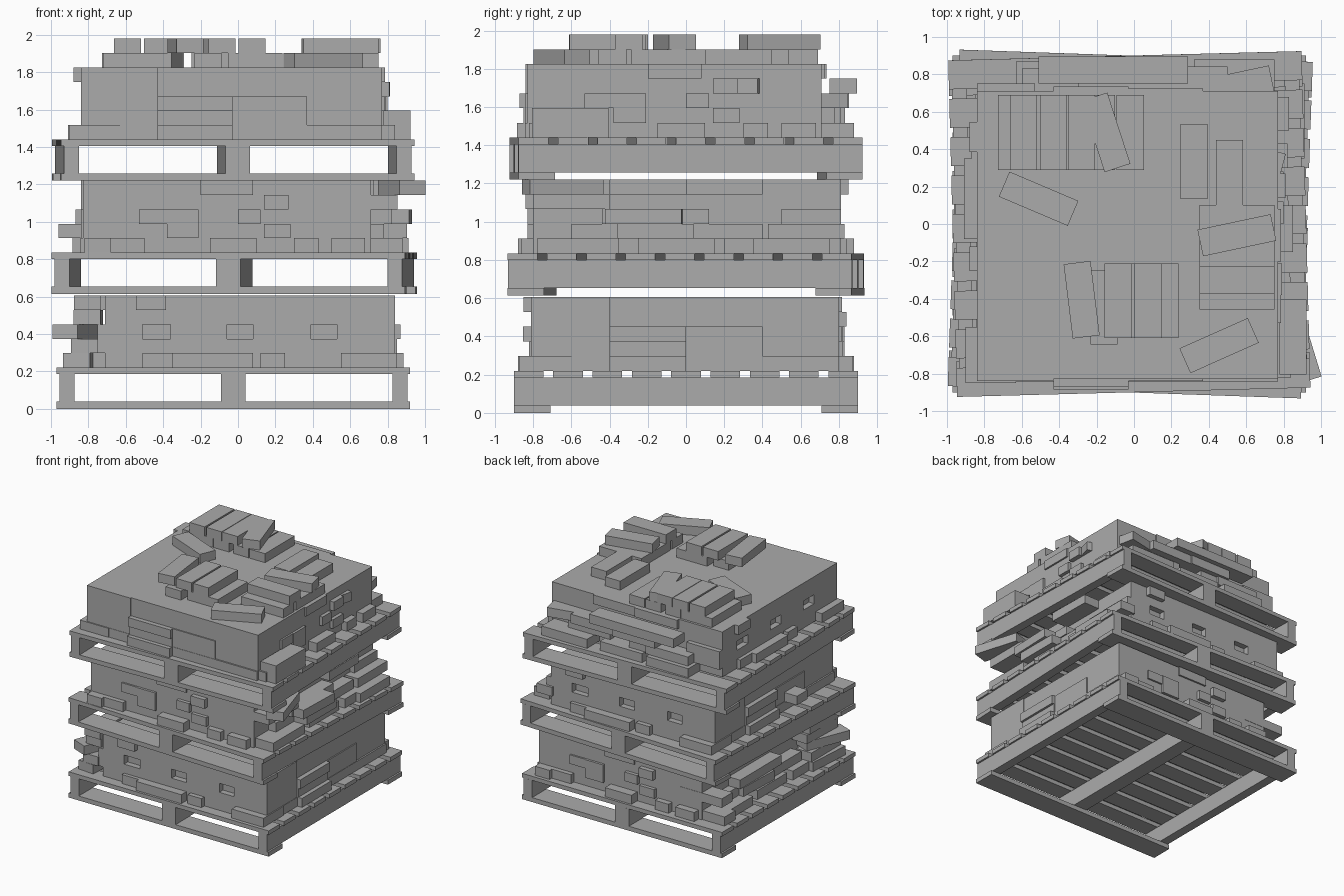
import bpy, bmesh
from math import radians
from mathutils import Matrix, Vector

if "Cube" in bpy.data.objects:
    bpy.data.objects.remove(bpy.data.objects["Cube"])

grey = bpy.data.materials.new("warm grey")
grey.use_nodes = True
COLOUR = (0.41, 0.41, 0.41, 1)
grey.diffuse_color = COLOUR
grey.node_tree.nodes["Principled BSDF"].inputs["Base Color"].default_value = COLOUR

LAYER = 0.077                 # brick height
BRICK = (0.4, 0.145, LAYER)


def box(bm, lo, hi):
    lo, hi = Vector(lo), Vector(hi)
    m = Matrix.Translation((lo + hi) / 2) @ Matrix.Diagonal((hi - lo).to_4d())
    bmesh.ops.create_cube(bm, size=1, matrix=m)


def finish(bm, name, loc=(0, 0, 0), turn=0):
    mesh = bpy.data.meshes.new(name)
    bm.to_mesh(mesh)
    bm.free()
    mesh.materials.append(grey)
    ob = bpy.data.objects.new(name, mesh)
    ob.location = loc
    ob.rotation_euler.z = radians(turn)
    bpy.context.collection.objects.link(ob)


# Pallet: two bottom boards, three stringers, nine top slats
def pallet(name, loc, turn):
    bm = bmesh.new()
    for y in (-0.9, 0.71):
        box(bm, (-0.945, y, 0), (0.945, y + 0.19, 0.038))
    for x, w in ((-0.89, 0.04), (0, 0.065), (0.89, 0.04)):
        box(bm, (x - w, -0.9, 0.038), (x + w, 0.9, 0.185))
    for i in range(9):
        y = -0.9 + i * 0.2056
        box(bm, (-0.945, y, 0.185), (0.945, y + 0.155, 0.22))
    finish(bm, name, loc, turn)


# Bricks standing out of each side: start, end, reach, first layer, layer count
FRONT = [(-.82, .8, .843, 0, 1), (-.4, 0, .885, 0, 1), (-.4, 0, .87, 2, 1),
         (-.4, 0, .85, 1, 1), (0, .4, .84, 1, 2), (-.81, -.4, .84, 1, 4)]
RIGHT = [(-.82, -.68, .87, 0, 1), (-.68, -.5, .84, 0, 1), (-.15, .1, .88, 0, 1),
         (.3, .43, .85, 0, 1), (.5, .68, .86, 0, 1), (-.38, -.21, .82, 1, 2),
         (-.53, -.38, .815, 2, 1), (0, .12, .83, 2, 1), (.14, .27, .84, 3, 1),
         (.14, .28, .83, 1, 1), (-.2, .08, .815, 4, 1)]
BACK = [(-.6, -.2, .87, 0, 1), (-.15, .25, .85, 0, 1), (.35, .78, .88, 0, 1),
        (-.4, 0, .81, 1, 1), (.2, .6, .78, 1, 1), (-.81, -.5, .75, 1, 2),
        (-.12, .44, .82, 2, 1), (-.4, 0, .735, 4, 1), (0, .4, .725, 4, 1)]
LEFT = [(.385, .545, .85, 4, 1), (-.85, -.55, .87, 0, 1), (-.25, -.12, .85, 0, 1),
        (-.08, .35, .88, 0, 1), (.35, .51, .84, 0, 1)]


def stack(name, loc, turn):
    bm = bmesh.new()
    box(bm, (-0.76, -0.83, 0), (0.8, 0.71, 5 * LAYER))
    # Left skin, with three pulled-in bricks in the middle layer
    skin = ((-.83, .71, 0, 2), (-.83, .71, 3, 5), (-.83, -.53, 2, 3),
            (-.39, -.08, 2, 3), (.06, .36, 2, 3), (.51, .71, 2, 3))
    for a, b, first, last in skin:
        box(bm, (-0.81, a, first * LAYER), (-0.76, b, last * LAYER))
    for bricks, axis, s in ((FRONT, 1, -1), (RIGHT, 0, 1), (BACK, 1, 1), (LEFT, 0, -1)):
        for a, b, reach, first, count in bricks:
            z0, z1 = first * LAYER, (first + count) * LAYER
            near, far = sorted((s * 0.6, s * reach))
            if axis:
                box(bm, (a, near, z0), (b, far, z1))
            else:
                box(bm, (near, a, z0), (far, b, z1))
    finish(bm, name, loc, turn)


# Single bricks: centre x, centre y, layer above the base, turn
def loose(name, base, bricks):
    bm = bmesh.new()
    for x, y, layer, turn in bricks:
        m = (Matrix.Translation((x, y, base + (layer + 0.5) * LAYER))
             @ Matrix.Rotation(radians(turn), 4, "Z") @ Matrix.Diagonal((*BRICK, 1)))
        bmesh.ops.create_cube(bm, size=1, matrix=m)
    finish(bm, name)


pallet("lower_pallet", (-0.025, 0, 0), 0)
pallet("middle_pallet", (-0.02, 0, 0.615), -2)
pallet("upper_pallet", (-0.025, 0, 1.22), 1.5)
stack("lower_bricks", (0, 0, 0.22), 90)
stack("middle_bricks", (0, 0, 0.835), -90)
stack("upper_bricks", (-0.03, 0, 1.44), 0)

# Bricks slipping off the sides of each stack
loose("lower_side_bricks", 0.22,
      [(-.85, -.64, 2, 68), (-.805, -.62, 4, 90), (-.8, -.6, 3, 88), (-.82, -.62, 1, 90),
       (-.85, -.62, 0, 86), (-.76, .2, 1, 88), (-.78, .55, 0, 90), (-.7, .73, 2, 0),
       (-.72, .72, 0, 0)])
loose("middle_side_bricks", 0.835,
      [(.875, -.645, 4, -73), (.79, .2, 4, 91), (.78, -.6, 3, 90), (.85, -.22, 2, 88),
       (.84, .55, 0, 90), (.83, -.16, 1, 90), (-.76, -.2, 1, 0), (.76, .63, 1, 90)])
loose("upper_side_bricks", 1.44,
      [(.85, -.605, 0, 90), (.85, -.605, 1, 90), (-.31, .823, 3, 0), (.09, .823, 3, 0),
       (.54, .735, 2, 12), (.3, .77, 2, 0), (-.1, .78, 2, 0), (-.4, .76, 1, 0),
       (.69, .2, 3, 75)])

# Bricks scattered on the very top
top = [(x, .49, 0, 90) for x in (-.655, -.51, -.36, -.175, -.02)]
top += [(x, .49, 1, 90) for x in (-.59, -.43, -.28)]
top += [(x, -.41, 0, 90) for x in (.02, .165)]
top += [(x, -.41, 1, 90) for x in (-.085, .075)]
top += [(.55, y, 0, 0) for y in (-.385, -.215, -.07, .03)]
top += [(-.15, .49, 1, 108), (-.16, -.445, 0, 90), (-.28, -.405, 1, 97),
        (.55, -.3, 1, 0), (.55, -.06, 1, 12), (.455, -.65, 0, 24),
        (-.51, .135, 0, -23), (.32, .335, 0, 90), (.51, .25, 0, 90)]
loose("top_bricks", 1.825, top)
